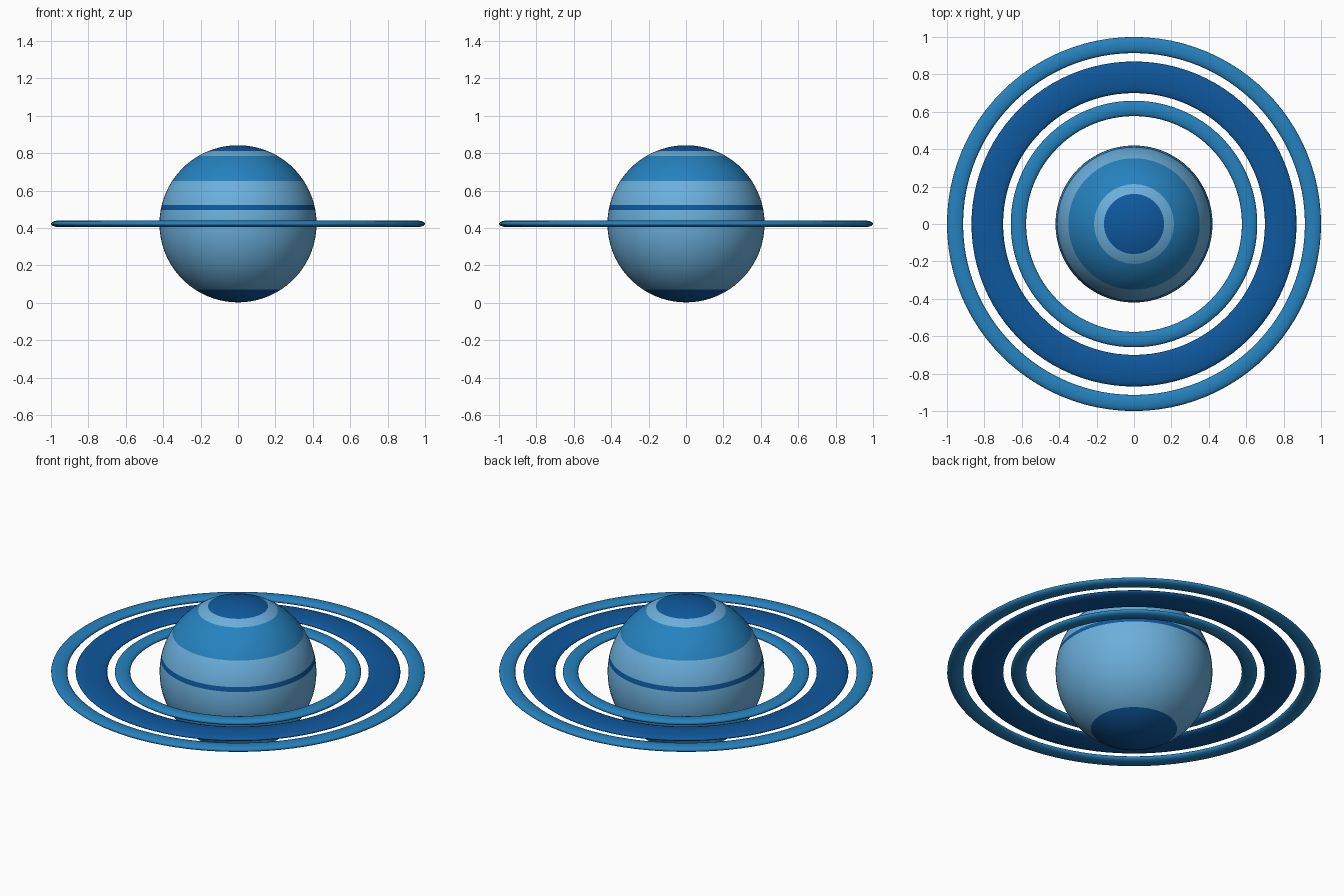
import bpy, bmesh, math

if "Cube" in bpy.data.objects:
    bpy.data.objects.remove(bpy.data.objects["Cube"])

CENTRE = 0.422   # height of planet centre and ring plane
RADIUS = 0.42


def material(name, rgb):
    lin = [((c / 255 + 0.055) / 1.055) ** 2.4 if c > 10 else c / 255 / 12.92 for c in rgb]
    m = bpy.data.materials.new(name)
    m.diffuse_color = (*lin, 1)
    m.use_nodes = True
    m.node_tree.nodes["Principled BSDF"].inputs["Base Color"].default_value = m.diffuse_color
    return m


light = material("light blue", (107, 175, 219))
mid = material("mid blue", (37, 130, 191))
dark = material("dark blue", (14, 88, 157))


def revolve(name, profile, mats, closed, segments, band=None):
    """Turn an (r, z) profile about the z axis; band(z) picks the material."""
    bm = bmesh.new()
    vs = [bm.verts.new((r, 0, z)) for r, z in profile]
    edges = [bm.edges.new(p) for p in zip(vs, vs[1:] + vs[:1] if closed else vs[1:])]
    bmesh.ops.spin(bm, geom=vs + edges, cent=(0, 0, 0), axis=(0, 0, 1),
                   angle=2 * math.pi, steps=segments, use_merge=True)
    bmesh.ops.remove_doubles(bm, verts=bm.verts, dist=1e-5)
    bmesh.ops.recalc_face_normals(bm, faces=bm.faces)
    for f in bm.faces:
        f.smooth = True
        if band:
            f.material_index = band(f.calc_center_median().z)
    me = bpy.data.meshes.new(name)
    bm.to_mesh(me)
    bm.free()
    for m in mats:
        me.materials.append(m)
    ob = bpy.data.objects.new(name, me)
    ob.location.z = CENTRE
    bpy.context.collection.objects.link(ob)
    return ob


# Planet: band limits as angles from the north pole (degrees), 0 light 1 mid 2 dark
limits = [(22.5, 2), (30.5, 0), (56.8, 1), (76.3, 0), (80, 2), (146.7, 0), (180, 2)]
angles = [0]
for end, _ in limits:
    start = angles[-1]
    n = max(1, round((end - start) / 5))
    angles += [start + (end - start) * (i + 1) / n for i in range(n)]


def planet_band(z):
    a = math.degrees(math.acos(max(-1, min(1, z / RADIUS))))
    return next(c for end, c in limits if a < end + 0.1)


revolve("planet",
        [(RADIUS * math.sin(math.radians(a)), RADIUS * math.cos(math.radians(a))) for a in angles],
        [light, mid, dark], False, 64, planet_band)

# Rings: flattened tori in the equator plane
for name, inner, outer, mat in (("inner_ring", 0.577, 0.659, mid),
                                ("middle_ring", 0.70, 0.869, dark),
                                ("outer_ring", 0.914, 1.0, mid)):
    c, w = (inner + outer) / 2, (outer - inner) / 2
    ellipse = [(c + w * math.cos(t * math.pi / 10), 0.0175 * math.sin(t * math.pi / 10))
               for t in range(20)]
    revolve(name, ellipse, [mat], True, 96)
